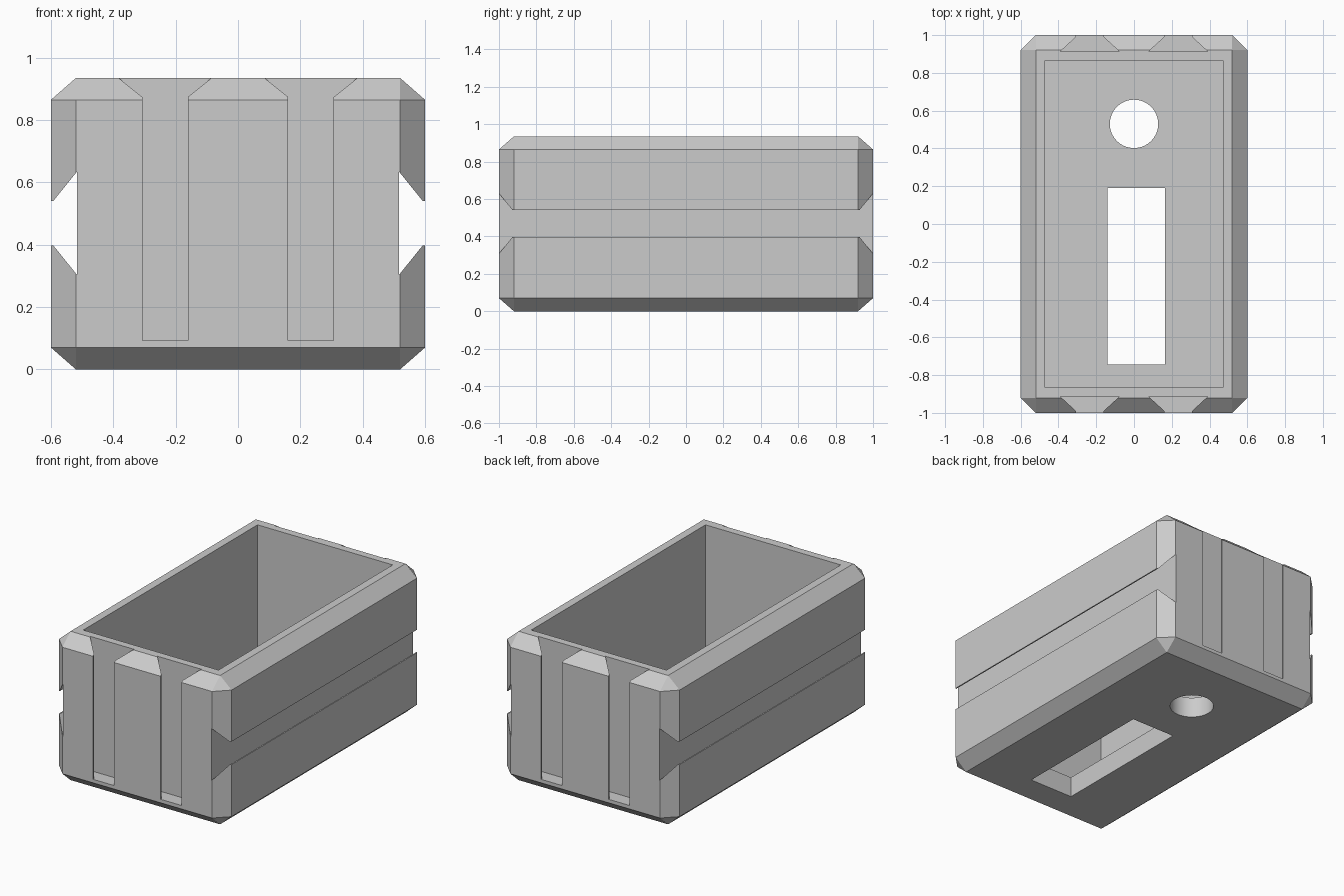
import bpy
import bmesh
from mathutils import Matrix, Vector

if "Cube" in bpy.data.objects:
    bpy.data.objects.remove(bpy.data.objects["Cube"])

HX, HY, H = 0.6, 1.0, 0.935     # half width, half length, height
CH, CZ = 0.08, 0.07             # chamfer: sideways, vertical
FLOOR = 0.13

grey = bpy.data.materials.new("light_grey")
grey.use_nodes = True
grey.diffuse_color = (0.6, 0.6, 0.6, 1)
grey.node_tree.nodes["Principled BSDF"].inputs["Base Color"].default_value = (0.6, 0.6, 0.6, 1)


def make_object(name, bm):
    bmesh.ops.recalc_face_normals(bm, faces=bm.faces)
    mesh = bpy.data.meshes.new(name)
    bm.to_mesh(mesh)
    bm.free()
    mesh.materials.append(grey)
    obj = bpy.data.objects.new(name, mesh)
    bpy.context.collection.objects.link(obj)
    return obj


def prism(name, profile, extrude):
    """Solid made by extruding a closed profile of 3D points."""
    bm = bmesh.new()
    face = bm.faces.new([bm.verts.new(p) for p in profile])
    new = bmesh.ops.extrude_face_region(bm, geom=[face])["geom"]
    verts = [v for v in new if isinstance(v, bmesh.types.BMVert)]
    bmesh.ops.translate(bm, verts=verts, vec=Vector(extrude))
    return make_object(name, bm)


def block(name, x0, x1, y0, y1, z0, z1):
    base = [(x0, y0, z0), (x1, y0, z0), (x1, y1, z0), (x0, y1, z0)]
    return prism(name, base, (0, 0, z1 - z0))


def dovetail(floor, lip, wide, narrow):
    """Undercut groove outline as (distance outward, offset across)."""
    out = lip + 0.1
    half = [(floor, wide), (lip, narrow), (out, narrow)]
    return half + [(d, -w) for d, w in reversed(half)]


# Body: box with every edge and corner chamfered
bm = bmesh.new()
mid = H / 2
for x, y, z in ((HX, HY - CH, mid - CZ), (HX - CH, HY, mid - CZ), (HX - CH, HY - CH, mid)):
    for sx in (-1, 1):
        for sy in (-1, 1):
            for sz in (-1, 1):
                bm.verts.new((sx * x, sy * y, mid + sz * z))
bmesh.ops.convex_hull(bm, input=bm.verts)
bmesh.ops.dissolve_limit(bm, angle_limit=0.01, verts=bm.verts, edges=bm.edges)
body = make_object("open_box", bm)

# Inner cavity and rectangular floor slot
cutters = [block("cavity_cutter", -0.47, 0.47, -0.865, 0.865, FLOOR, H + 0.2),
           block("slot_cutter", -0.14, 0.165, -0.745, 0.19, -0.1, FLOOR + 0.1)]

# Round floor hole
bm = bmesh.new()
bmesh.ops.create_cone(bm, cap_ends=True, segments=64, radius1=0.128, radius2=0.128,
                      depth=0.5, matrix=Matrix.Translation((0, 0.53, 0.1)))
cutters.append(make_object("hole_cutter", bm))

# Dovetail grooves along both sides and up both ends
for s in (-1, 1):
    side = [(s * d, -1.2, 0.469 + w) for d, w in dovetail(0.517, 0.592, 0.165, 0.072)]
    cutters.append(prism("side_groove_cutter", side, (0, 2.4, 0)))
    for cx in (-0.234, 0.234):
        end = [(cx + w, s * d, 0.092) for d, w in dovetail(0.912, 0.99, 0.158, 0.073)]
        cutters.append(prism("end_groove_cutter", end, (0, 0, 1)))

# Carve the body, then discard the cutters
bpy.ops.object.select_all(action="DESELECT")
body.select_set(True)
bpy.context.view_layer.objects.active = body
for cutter in cutters:
    cutter.hide_render = True
    mod = body.modifiers.new(cutter.name, "BOOLEAN")
    mod.operation = "DIFFERENCE"
    mod.solver = "EXACT"
    mod.object = cutter
    bpy.ops.object.modifier_apply(modifier=mod.name)
    bpy.data.objects.remove(cutter)

# Smooth only the round hole wall
bpy.ops.object.shade_smooth_by_angle()
